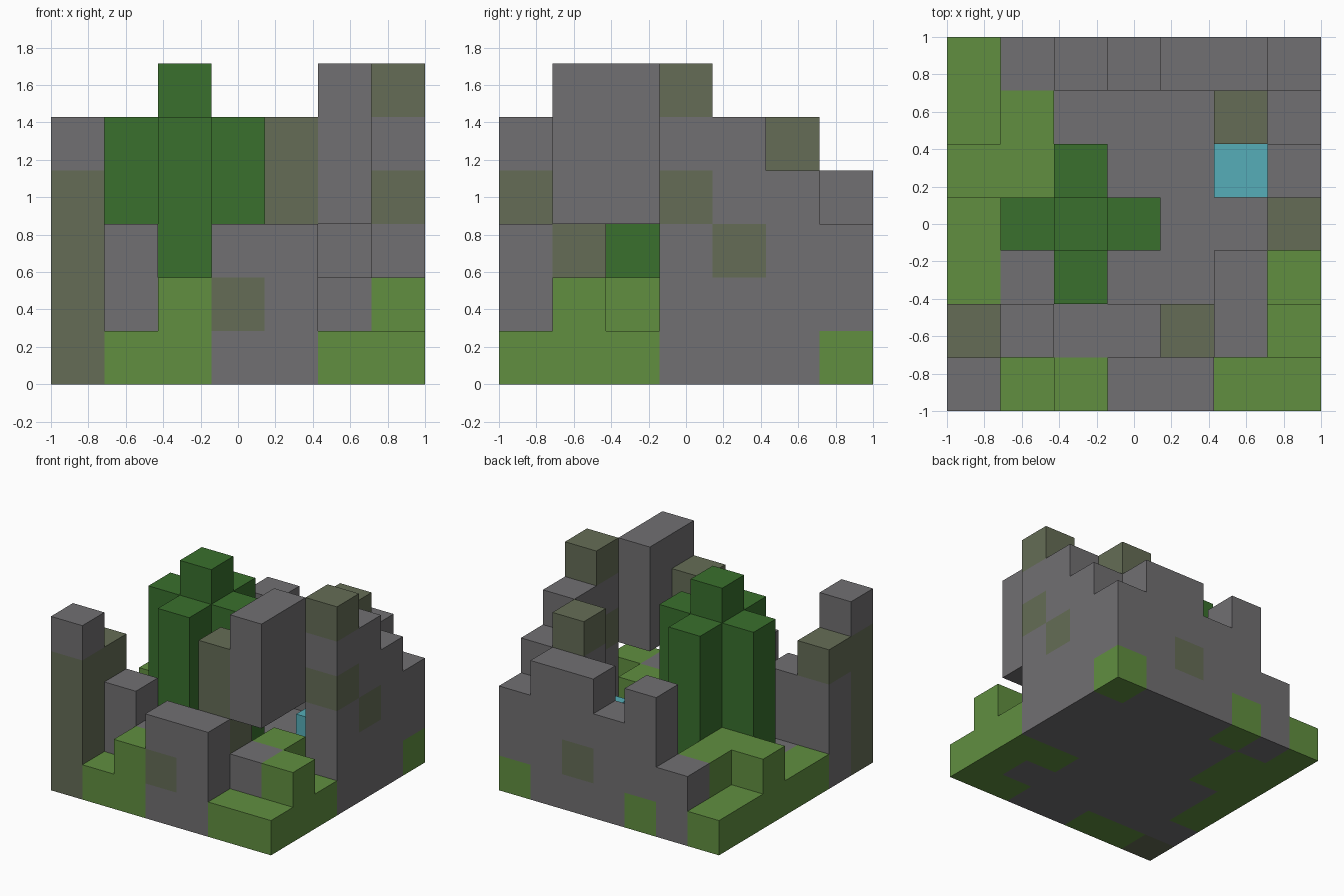
import bpy
import bmesh
from mathutils import Vector

if "Cube" in bpy.data.objects:
    bpy.data.objects.remove(bpy.data.objects["Cube"], do_unlink=True)

N = 7
CELL = 2 / N
COLOURS = {
    "stone": (0.165, 0.160, 0.168),
    "mossy_stone": (0.130, 0.152, 0.093),
    "grass": (0.119, 0.275, 0.051),
    "leaves": (0.041, 0.162, 0.026),
    "water": (0.093, 0.423, 0.479),
}


def make_material(name, rgb):
    mat = bpy.data.materials.new(name)
    mat.use_nodes = True
    mat.diffuse_color = (*rgb, 1)
    mat.node_tree.nodes["Principled BSDF"].inputs["Base Color"].default_value = (*rgb, 1)
    return mat


MATERIALS = {n: make_material(n, c) for n, c in COLOURS.items()}
blocks = {}  # cell -> (part, colour)


def span(v):
    return range(v[0], v[1] + 1) if isinstance(v, tuple) else (v,)


def fill(part, colour, xs, ys, zs):
    """Fill a box of cells; a tuple is an inclusive range."""
    for x in span(xs):
        for y in span(ys):
            for z in span(zs):
                blocks[x, y, z] = (part, colour)


# Ground floor
fill("ground", "stone", (0, 6), (0, 6), 0)

# Grass banks
fill("left_grass_bank", "grass", 0, (2, 6), 0)
fill("left_grass_bank", "grass", 1, (4, 5), (0, 1))
fill("left_grass_bank", "grass", 0, 4, 1)
fill("front_grass_bank", "grass", (1, 2), 0, 0)
fill("front_grass_bank", "grass", 2, 0, 1)
fill("corner_grass_bank", "grass", (5, 6), 0, 0)
fill("corner_grass_bank", "grass", 6, (1, 2), 0)
fill("corner_grass_bank", "grass", 6, 1, 1)
fill("corner_grass_bank", "grass", 5, 2, (0, 1))

# Front wall and corner post
fill("corner_post", "mossy_stone", 0, 0, (0, 3))
fill("corner_post", "stone", 0, 0, 4)
fill("corner_post", "stone", 0, 1, (0, 2))
fill("corner_post", "mossy_stone", 0, 1, 3)
fill("front_wall", "stone", (3, 4), 0, (0, 2))
fill("front_wall", "mossy_stone", 3, 0, 1)

# Inner rubble and pillar
fill("rubble", "stone", 1, 1, (1, 2))
fill("rubble", "stone", (2, 5), 1, 1)
fill("mossy_pillar", "mossy_stone", 4, 1, (2, 4))

# Overhanging slab
fill("overhanging_slab", "stone", 5, (1, 2), (3, 5))

# Stepped side wall, descending to the back
for y, top in zip(range(3, 7), (5, 4, 3, 2)):
    fill("side_wall", "stone", 6, y, (0, top))
fill("side_wall", "mossy_stone", 6, 3, 3)
fill("side_wall", "mossy_stone", 6, 3, 5)
fill("side_wall", "mossy_stone", 6, 4, 2)
fill("side_wall", "grass", 6, 6, 0)

# Notched back wall
for x, top in zip(range(1, 6), (1, 3, 2, 3, 3)):
    fill("back_wall", "stone", x, 6, (0, top))
fill("back_wall", "mossy_stone", 4, 6, 1)
fill("back_wall", "grass", 2, 6, 0)
fill("back_turret", "stone", 5, 5, (1, 3))
fill("back_turret", "mossy_stone", 5, 5, 4)

# Water block
fill("water_block", "water", 5, 4, 1)

# Cross-shaped tree
fill("tree", "leaves", (1, 3), 3, (1, 4))
fill("tree", "leaves", 2, (2, 4), (1, 4))
fill("tree", "leaves", 2, 3, 5)


def build(part):
    """Make one mesh from the exposed faces of a part's cells."""
    bm = bmesh.new()
    verts = {}
    cells = {c: col for c, (p, col) in blocks.items() if p == part}
    colours = sorted(set(cells.values()))
    for cell, colour in cells.items():
        for axis in range(3):
            for side in (0, 1):
                near = list(cell)
                near[axis] += 2 * side - 1
                if tuple(near) in blocks:
                    continue
                u, v = (axis + 1) % 3, (axis + 2) % 3
                ring = []
                for du, dv in ((0, 0), (1, 0), (1, 1), (0, 1)):
                    p = list(cell)
                    p[axis] += side
                    p[u] += du
                    p[v] += dv
                    key = tuple(p)
                    if key not in verts:
                        pos = Vector(key) * CELL - Vector((1, 1, 0))
                        verts[key] = bm.verts.new(pos)
                    ring.append(verts[key])
                face = bm.faces.new(ring if side else ring[::-1])
                face.material_index = colours.index(colour)
    mesh = bpy.data.meshes.new(part)
    bm.to_mesh(mesh)
    bm.free()
    for colour in colours:
        mesh.materials.append(MATERIALS[colour])
    bpy.context.scene.collection.objects.link(bpy.data.objects.new(part, mesh))


for part_name in sorted({p for p, _ in blocks.values()}):
    build(part_name)
